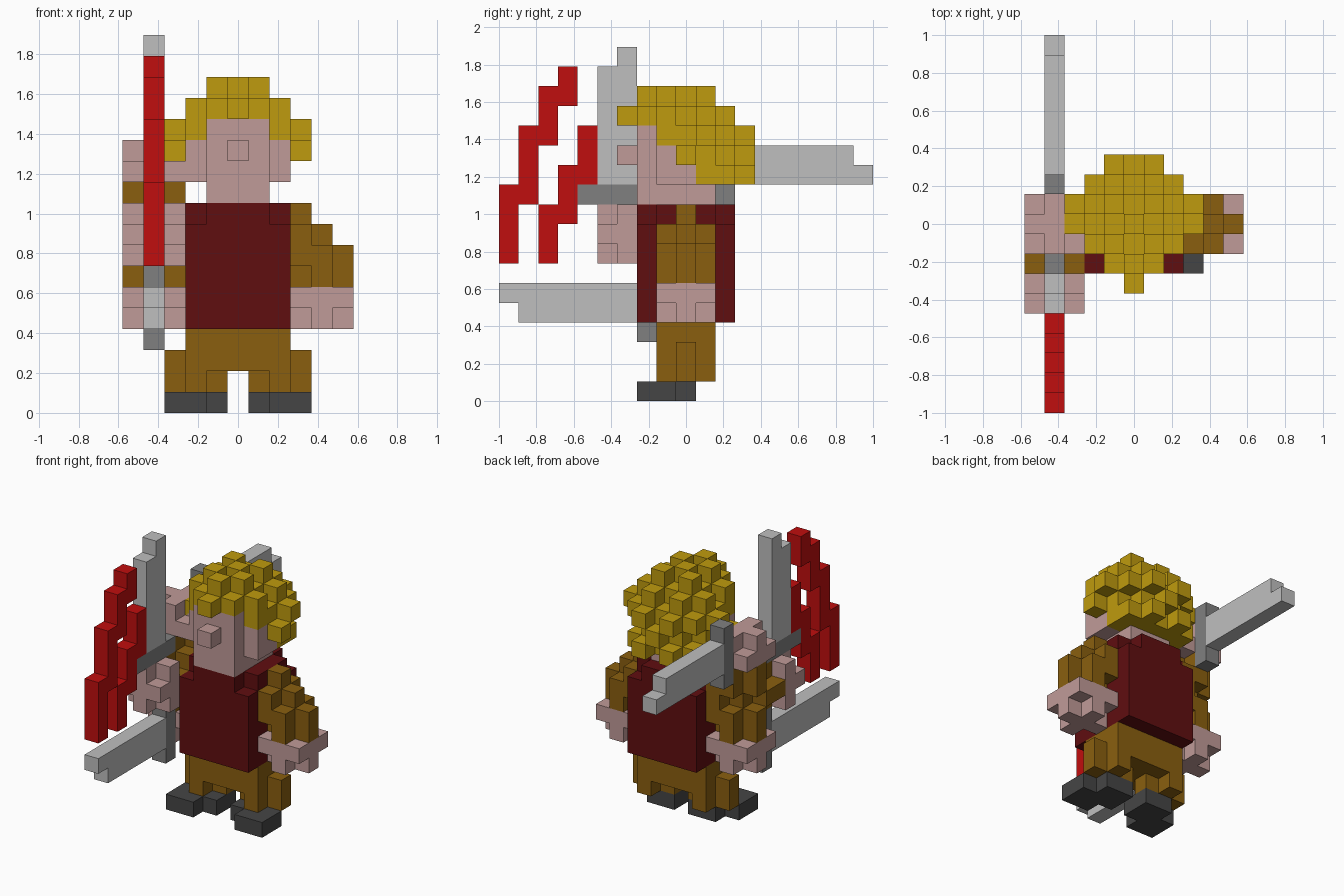
import bpy, bmesh, math
from mathutils import Vector

cube = bpy.data.objects.get("Cube")
if cube:
    bpy.data.objects.remove(cube, do_unlink=True)

U = 2 / 19  # edge of one block


def material(name, rgb):
    lin = [((c / 255 + 0.055) / 1.055) ** 2.4 if c > 10 else c / 255 / 12.92 for c in rgb]
    m = bpy.data.materials.new(name)
    m.use_nodes = True
    m.diffuse_color = (*lin, 1)
    m.node_tree.nodes["Principled BSDF"].inputs["Base Color"].default_value = (*lin, 1)
    return m


GOLD = material("golden hair", (191, 155, 14))
SKIN = material("skin", (192, 155, 152))
BROWN = material("brown cloth", (138, 95, 15))
MAROON = material("dark red tunic", (96, 14, 16))
RED = material("bright red", (192, 14, 14))
STEEL = material("light steel", (191, 191, 191))
GREY = material("grey metal", (128, 128, 128))
DARK = material("dark leather", (69, 69, 69))


def box(x0, x1, y0, y1, z0, z1):
    """Set of grid cells, limits included; x and y are centred on 0."""
    return {(x, y, z) for x in range(x0, x1 + 1)
            for y in range(y0, y1 + 1) for z in range(z0, z1 + 1)}


def plus(x, y, z0, z1):
    return box(x - 1, x + 1, y, y, z0, z1) | box(x, x, y - 1, y + 1, z0, z1)


def mirror(cells):
    return {(-x, y, z) for x, y, z in cells}


def both(cells):
    return cells | mirror(cells)


def build(name, cells, mat):
    """Turn grid cells into one mesh made of the outer block faces."""
    bm = bmesh.new()
    for c in sorted(cells):
        mid = Vector((c[0], c[1], c[2] + 0.5))
        for axis in range(3):
            for sign in (-1, 1):
                near = list(c)
                near[axis] += sign
                if tuple(near) in cells:
                    continue
                n, a, b = Vector(), Vector(), Vector()
                n[axis] = sign / 2
                a[(axis + 1) % 3] = 0.5
                b[(axis + 2) % 3] = 0.5 * sign
                bm.faces.new([bm.verts.new((mid + n + p * a + q * b) * U)
                              for p, q in ((-1, -1), (1, -1), (1, 1), (-1, 1))])
    bmesh.ops.remove_doubles(bm, verts=bm.verts[:], dist=1e-4)
    bmesh.ops.dissolve_limit(bm, angle_limit=math.radians(1),
                             verts=bm.verts[:], edges=bm.edges[:])
    me = bpy.data.meshes.new(name)
    bm.to_mesh(me)
    bm.free()
    me.materials.append(mat)
    ob = bpy.data.objects.new(name, me)
    bpy.context.collection.objects.link(ob)
    return ob


# Boots, turned slightly outwards
boot = box(1, 3, -2, 0, 0, 0) - {(1, -2, 0), (3, 0, 0)}
build("left_boot", boot, DARK)
build("right_boot", mirror(boot), DARK)

# Trousers
build("trousers", box(-2, 2, -1, 1, 2, 3) | both(plus(2, 0, 1, 2)), BROWN)

# Tunic with rounded shoulders
build("tunic", box(-2, 2, -2, 2, 4, 8) | box(-1, 1, -2, 2, 9, 9)
      | box(-2, 2, -1, 1, 9, 9), MAROON)

# Head with chin and nose
head = (box(-1, 1, -2, 1, 10, 13) | box(-2, 2, -1, 0, 11, 11)
        | box(-2, 2, -1, -1, 12, 12) | {(0, -3, 12)})

# Curly hair: solid cap plus staggered curls
cap = (box(-2, 2, 1, 1, 11, 12) | box(-1, 1, 2, 2, 11, 13) | box(-2, 2, 0, 0, 12, 12)
       | box(-2, 2, -1, 1, 13, 13) | box(-1, 1, -1, 1, 14, 14) | {(0, -2, 14)})
curls = {
    15: [(0, -2), (1, -1), (0, 0), (1, 1)],
    14: [(0, -3), (1, -2), (2, -1), (2, 1), (1, 2)],
    13: [(3, 1), (2, 2), (1, 3)],
    12: [(3, 0), (0, 3)],
    11: [(2, 2), (1, 3)],
}
curl_cells = both({(x, y, z) for z, spots in curls.items() for x, y in spots})
build("head", head - cap, SKIN)
build("hair", cap | curl_cells, GOLD)

# Arm pattern, hanging on the left side
sleeve = (plus(4, 0, 6, 6) | box(4, 4, -1, 1, 7, 7) | {(5, 0, 7), (4, 0, 8)}
          | box(3, 3, -1, 1, 7, 8) | {(3, 0, 9)})
hand = box(3, 5, -1, 1, 5, 5) | plus(4, 0, 4, 4)
build("left_sleeve", sleeve, BROWN)
build("left_hand", hand, SKIN)

# Sword pattern, pointing forward from the lowered hand
blade = box(4, 4, -9, -3, 5, 5) | box(4, 4, -8, -3, 4, 4)
guard = box(4, 4, -2, -2, 3, 6)

# Right arm in three positions of a swing, each with its sword
poses = {
    "lowered": lambda x, y, z: (-x, y, z),
    "forward": lambda x, y, z: (-x, z - 8, 8 - y),
    "raised": lambda x, y, z: (-x, -y, 16 - z),
}
right_sleeves = set()
for pose, turn in poses.items():
    right_sleeves |= {turn(*c) for c in sleeve}
    for part, cells, mat in (("hand", hand, SKIN), ("blade", blade, STEEL),
                             ("guard", guard, GREY)):
        build(f"{pose}_{part}", {turn(*c) for c in cells}, mat)
build("right_sleeves", right_sleeves, BROWN)

# Red swing trails: (y, lowest z, highest z) of each column
trails = {
    "outer_trail": [(-9, 7, 10), (-8, 10, 13), (-7, 13, 15), (-6, 15, 16)],
    "inner_trail": [(-7, 7, 9), (-6, 9, 11), (-5, 11, 13)],
}
for name, columns in trails.items():
    cells = set()
    for y, z0, z1 in columns:
        cells |= box(-4, -4, y, y, z0, z1)
    build(name, cells, RED)
